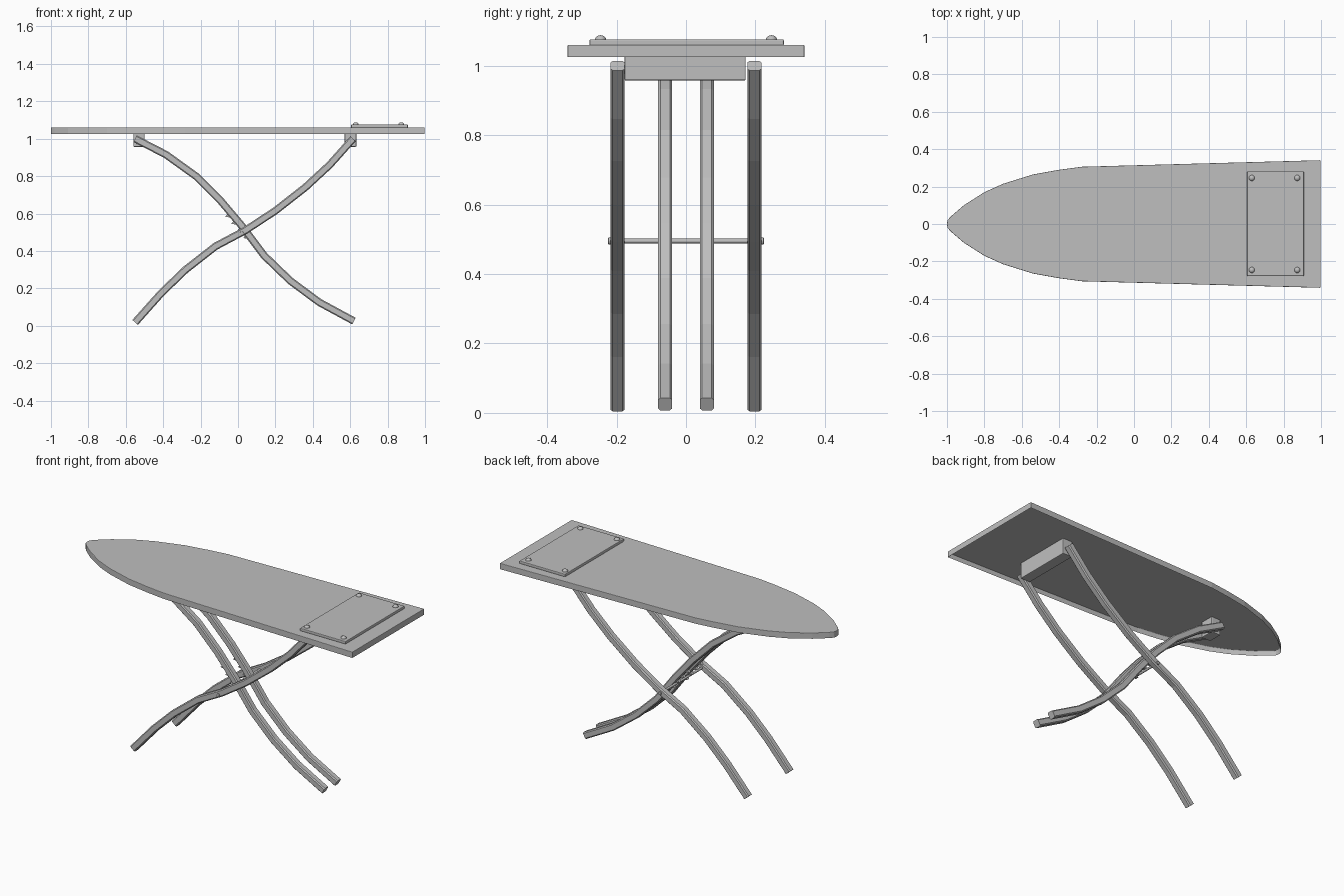
import bpy, bmesh
from mathutils import Vector, Matrix

cube = bpy.data.objects.get("Cube")
if cube:
    bpy.data.objects.remove(cube, do_unlink=True)

GREY = (0.52, 0.52, 0.52, 1)
grey = bpy.data.materials.new("light grey")
grey.use_nodes = True
grey.diffuse_color = GREY
grey.node_tree.nodes["Principled BSDF"].inputs["Base Color"].default_value = GREY


def finish(bm, name, bevel=0.0):
    bmesh.ops.recalc_face_normals(bm, faces=bm.faces)
    mesh = bpy.data.meshes.new(name)
    bm.to_mesh(mesh)
    bm.free()
    obj = bpy.data.objects.new(name, mesh)
    bpy.context.collection.objects.link(obj)
    mesh.materials.append(grey)
    if bevel:
        mod = obj.modifiers.new("soft edges", "BEVEL")
        mod.width, mod.segments = bevel, 2
        mod.limit_method = "ANGLE"
    return obj


def box(name, lo, hi, bevel=0.004):
    lo, hi = Vector(lo), Vector(hi)
    bm = bmesh.new()
    bmesh.ops.create_cube(bm, size=1)
    bmesh.ops.scale(bm, vec=hi - lo, verts=bm.verts)
    bmesh.ops.translate(bm, vec=(lo + hi) / 2, verts=bm.verts)
    return finish(bm, name, bevel)


def prism(bm, points, offset):
    """Extrude a flat polygon by an offset vector; return the end face."""
    base = bm.faces.new([bm.verts.new(p) for p in points])
    ext = bmesh.ops.extrude_face_region(bm, geom=[base], use_keep_orig=True)["geom"]
    bmesh.ops.translate(bm, vec=offset, verts=[v for v in ext if isinstance(v, bmesh.types.BMVert)])
    return base


def cylinder(name, start, end, radius):
    start, end = Vector(start), Vector(end)
    axis = end - start
    matrix = Matrix.Translation((start + end) / 2) @ axis.to_track_quat("Z", "Y").to_matrix().to_4x4()
    bm = bmesh.new()
    bmesh.ops.create_cone(bm, cap_ends=True, segments=16, radius1=radius, radius2=radius,
                          depth=axis.length, matrix=matrix)
    return finish(bm, name, 0.002)


def leg(name, path, y, half=0.02, cut=0.006):
    """Sweep a chamfered square tube along an x-z path with mitred joints."""
    inner = half - cut
    section = [(half, inner), (inner, half), (-inner, half), (-half, inner),
               (-half, -inner), (-inner, -half), (inner, -half), (half, -inner)]
    pts = [Vector(p) for p in path]
    bm = bmesh.new()
    rings = []
    for i, p in enumerate(pts):
        before = (p - pts[i - 1]).normalized() if i else (pts[1] - p).normalized()
        after = (pts[i + 1] - p).normalized() if i < len(pts) - 1 else before
        t = (before + after).normalized()
        n = Vector((-t.y, t.x)) / t.dot(before)
        rings.append([bm.verts.new((p.x + n.x * a, y + b, p.y + n.y * a)) for a, b in section])
    for r, s in zip(rings, rings[1:]):
        for k in range(8):
            j = (k + 1) % 8
            bm.faces.new((r[k], r[j], s[j], s[k]))
    bm.faces.new(rings[0])
    bm.faces.new(rings[-1])
    return finish(bm, name)


# Board: tapered outline with a recessed underside
half_outline = [(-0.997, 0.02), (-0.98, 0.04), (-0.91, 0.10), (-0.8, 0.17), (-0.7, 0.215),
                (-0.54, 0.265), (-0.4, 0.29), (-0.28, 0.306), (0.997, 0.341)]
outline = [(-1, 0)] + half_outline + [(x, -y) for x, y in reversed(half_outline)]
bm = bmesh.new()
underside = prism(bm, [(x, y, 1.023) for x, y in outline], (0, 0, 0.037))
bmesh.ops.recalc_face_normals(bm, faces=bm.faces)
bmesh.ops.inset_region(bm, faces=[underside], thickness=0.008)
bmesh.ops.translate(bm, vec=(0, 0, 0.026), verts=underside.verts)
finish(bm, "board", 0.003)

# Iron rest with four studs
box("iron_rest", (0.605, -0.278, 1.058), (0.908, 0.282, 1.076))
for x in (0.63, 0.873):
    for side in (-1, 1):
        bm = bmesh.new()
        bmesh.ops.create_uvsphere(bm, u_segments=16, v_segments=8, radius=0.016)
        bmesh.ops.scale(bm, vec=(1, 1, 0.8), verts=bm.verts)
        bmesh.ops.translate(bm, vec=(x, side * 0.246, 1.075), verts=bm.verts)
        for f in bm.faces:
            f.smooth = True
        finish(bm, "rest_stud")

# Crossing curved legs, wide pair and narrow pair
wide_path = [(-0.55, 0.018), (-0.41, 0.175), (-0.28, 0.3), (-0.12, 0.425), (0.04, 0.51),
             (0.2, 0.615), (0.36, 0.74), (0.49, 0.86), (0.615, 1.0)]
narrow_path = [(-0.55, 1.0), (-0.385, 0.915), (-0.225, 0.8), (-0.09, 0.665), (0.02, 0.535),
               (0.14, 0.375), (0.28, 0.24), (0.435, 0.125), (0.62, 0.025)]
for side in (-1, 1):
    leg("wide_leg", wide_path, side * 0.197)
    leg("narrow_leg", narrow_path, side * 0.06)

# Mounts under the board, reaching into its recess
box("rear_mount", (0.57, -0.177, 0.957), (0.633, 0.172, 1.052))
box("front_mount", (-0.56, -0.042, 0.957), (-0.5, 0.042, 1.052))

# Pivot rod with end caps
cylinder("pivot_rod", (0.02, -0.217, 0.495), (0.02, 0.217, 0.495), 0.007)
for side in (-1, 1):
    cylinder("rod_cap", (0.02, side * 0.214, 0.495), (0.02, side * 0.224, 0.495), 0.01)

# Ratchet teeth along the lower edge of the narrow legs
for side in (-1, 1):
    bm = bmesh.new()
    for i in range(4):
        x, z = -0.068 + i * 0.032, 0.583 - i * 0.038
        prism(bm, [(x, side * 0.06 - 0.01, z), (x + 0.026, side * 0.06 - 0.01, z + 0.034),
                   (x + 0.03, side * 0.06 - 0.01, z - 0.005)], (0, 0.02, 0))
    finish(bm, "ratchet_teeth")
